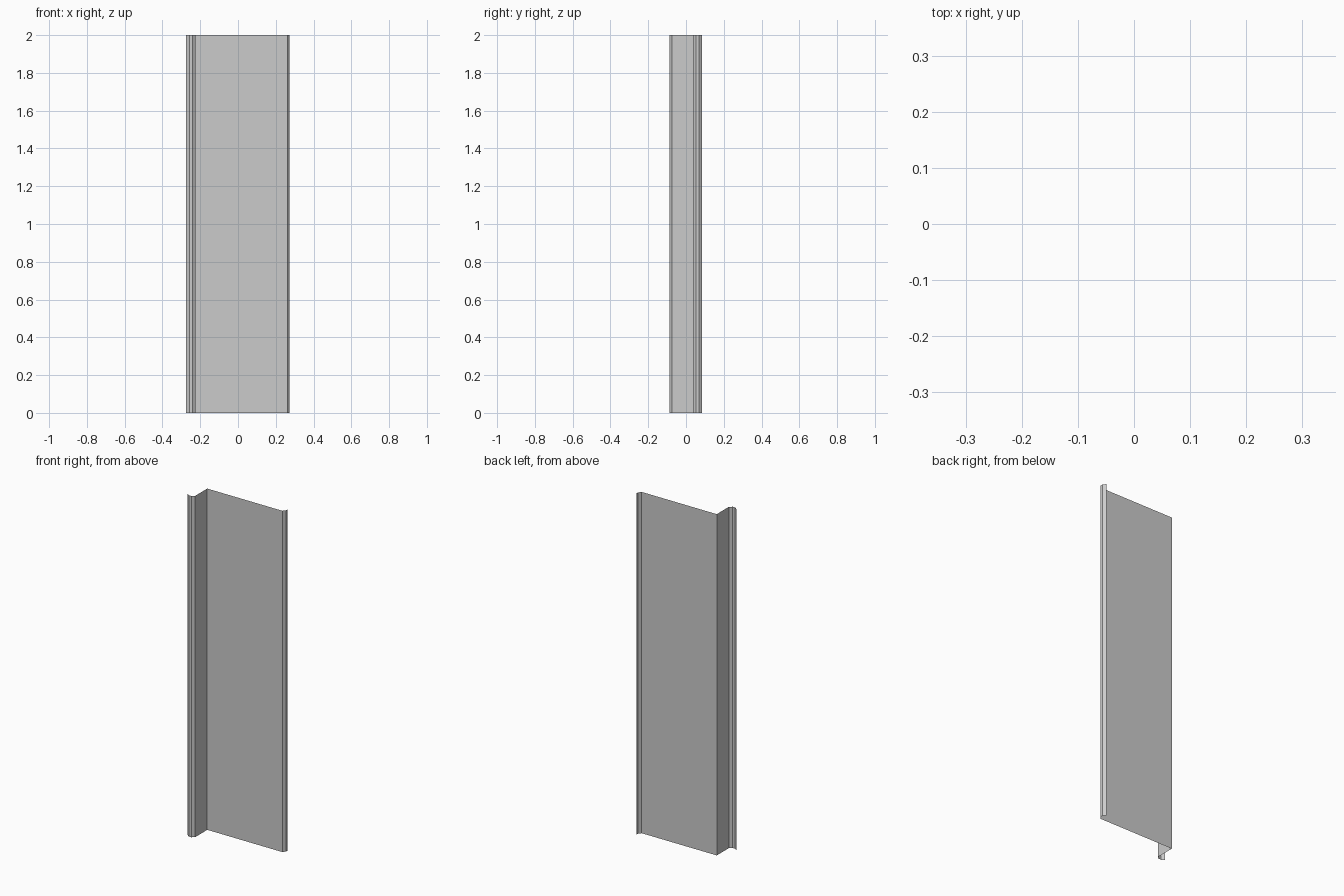
import bpy, bmesh

if "Cube" in bpy.data.objects:
    bpy.data.objects.remove(bpy.data.objects["Cube"])

HEIGHT = 2.0
PX, PY = -0.226, 0.038      # inner corner between panel and flange
PANEL_X, FLANGE_Y = 0.261, -0.075
STEP, BULGE = 0.0160, 0.012  # three-facet locking lips


def lip(start, along, out):
    """Half-hexagon lip: along = travel direction, out = bulge direction."""
    return [(start[0] + along[0] * STEP * i + out[0] * BULGE * o,
             start[1] + along[1] * STEP * i + out[1] * BULGE * o)
            for i, o in enumerate((0, 1, 1, 0))]


# Cross-section: flange lip, corner, panel lip
profile = lip((PX, FLANGE_Y), (-1, 0), (0, -1))[::-1]
profile.append((PX, PY))
profile += lip((PANEL_X, PY), (0, 1), (1, 0))

# Sheet: profile raised along z, no thickness
bm = bmesh.new()
verts = [bm.verts.new((x, y, 0)) for x, y in profile]
edges = [bm.edges.new(pair) for pair in zip(verts, verts[1:])]
res = bmesh.ops.extrude_edge_only(bm, edges=edges)
top = [v for v in res["geom"] if isinstance(v, bmesh.types.BMVert)]
bmesh.ops.translate(bm, verts=top, vec=(0, 0, HEIGHT))
bmesh.ops.recalc_face_normals(bm, faces=bm.faces)

mesh = bpy.data.meshes.new("folded_sheet_panel")
bm.to_mesh(mesh)
bm.free()
obj = bpy.data.objects.new("folded_sheet_panel", mesh)
bpy.context.collection.objects.link(obj)
